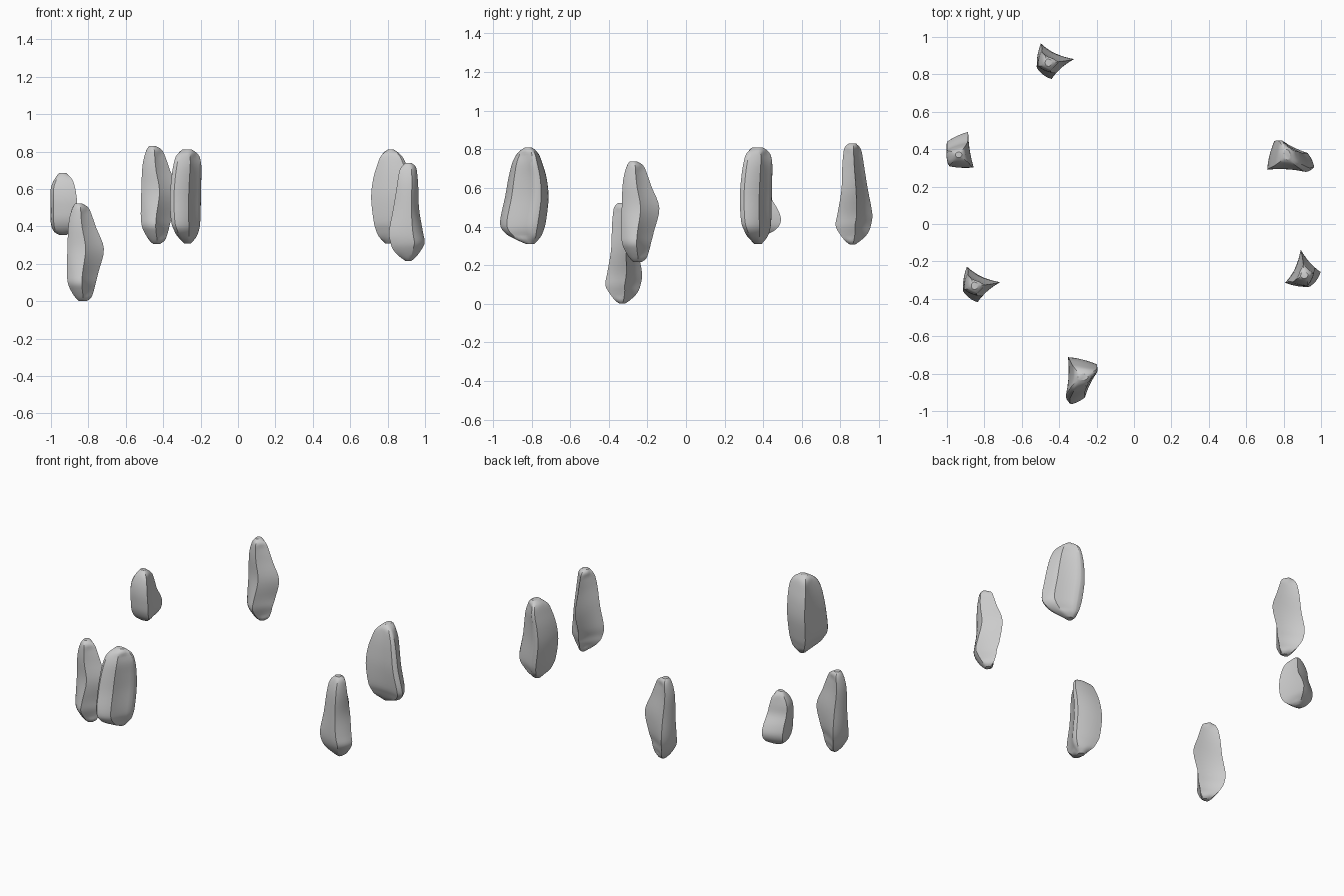
import bpy, bmesh, math
from mathutils import Vector

if "Cube" in bpy.data.objects:
    bpy.data.objects.remove(bpy.data.objects["Cube"])

EDGE_STEPS = 5
LEVEL_STEPS = 4


def spline(rows, steps):
    """Smooth curve through the rows (each a tuple of numbers)."""
    pts = [Vector(r) for r in rows]
    out = []
    for i in range(len(pts) - 1):
        a, b = pts[max(i - 1, 0)], pts[i]
        c, d = pts[i + 1], pts[min(i + 2, len(pts) - 1)]
        for s in range(steps):
            t = s / steps
            out.append(0.5 * (2 * b + (c - a) * t + (2 * a - 5 * b + 4 * c - d) * t ** 2
                              + (3 * b - a - 3 * c + d) * t ** 3))
    return out + [pts[-1]]


def section(corners, bulges):
    """Faceted outline in a unit box; each side bows out or in."""
    out = []
    for i, bow in enumerate(bulges):
        a, b = Vector(corners[i]), Vector(corners[(i + 1) % len(corners)])
        normal = Vector((b.y - a.y, a.x - b.x)).normalized()
        for s in range(EDGE_STEPS):
            t = s / EDGE_STEPS
            out.append(a.lerp(b, t) + normal * bow * 4 * t * (1 - t))
    return out


def stone(name, corners, bulges, levels):
    """Loft an outline through (z, x0, x1, y0, y1) levels, rounding it at the tips."""
    bm = bmesh.new()
    outline = section(corners, bulges)
    rows = spline(levels, LEVEL_STEPS)
    rings = []
    for k, (z, x0, x1, y0, y1) in enumerate(rows):
        t = k / (len(rows) - 1)
        blend = max(0.0, 1 - 6 * min(t, 1 - t))
        ring = []
        for p in outline:
            d = p - Vector((0.5, 0.5))
            q = p.lerp(Vector((0.5, 0.5)) + d.normalized() * 0.5, blend)
            ring.append(bm.verts.new((x0 + (x1 - x0) * q.x, y0 + (y1 - y0) * q.y, z)))
        rings.append(ring)
    n = len(outline)
    for lo, hi in zip(rings, rings[1:]):
        for i in range(n):
            j = (i + 1) % n
            bm.faces.new((lo[i], lo[j], hi[j], hi[i]))
    bm.faces.new(rings[0][::-1])
    bm.faces.new(rings[-1])
    bmesh.ops.recalc_face_normals(bm, faces=bm.faces)
    mesh = bpy.data.meshes.new(name)
    bm.to_mesh(mesh)
    bm.free()
    ob = bpy.data.objects.new(name, mesh)
    bpy.context.collection.objects.link(ob)
    bpy.ops.object.select_all(action='DESELECT')
    ob.select_set(True)
    bpy.context.view_layer.objects.active = ob
    bpy.ops.object.shade_smooth_by_angle(angle=math.radians(32))
    return ob


def copy_stone(src, name, offset, turn=0):
    ob = bpy.data.objects.new(name, src.data)
    ob.location = offset
    ob.rotation_euler.z = math.radians(turn)
    bpy.context.collection.objects.link(ob)


# Slim stone with a hollow inner face, and its two copies
slim = stone("slim_stone_left",
             [(.13, 1), (0, .3), (.5, 0), (1, .55)],
             [.04, .05, -.03, -.06],
             [(0, -.85, -.81, -.345, -.315),
              (.02, -.87, -.785, -.37, -.285),
              (.06, -.895, -.77, -.40, -.25),
              (.10, -.91, -.76, -.418, -.235),
              (.16, -.915, -.745, -.408, -.228),
              (.28, -.912, -.717, -.388, -.25),
              (.39, -.908, -.757, -.384, -.268),
              (.45, -.90, -.778, -.38, -.277),
              (.50, -.885, -.80, -.372, -.288),
              (.523, -.87, -.835, -.35, -.31)])
copy_stone(slim, "slim_stone_back", (.395, 1.193, .307))
copy_stone(slim, "slim_stone_right", (.58, .579, .215), 90)

# Broad stone with a projecting foot, and its quarter-turned copy
broad = stone("broad_stone_front",
              [(.07, 1), (0, .1), (.13, 0), (.61, .15), (1, .68), (1, .83)],
              [-.05, .01, .02, -.03, .01, .03],
              [(.31, -.29, -.25, -.83, -.785),
               (.34, -.32, -.225, -.90, -.755),
               (.38, -.342, -.21, -.95, -.738),
               (.43, -.358, -.203, -.963, -.725),
               (.55, -.364, -.2, -.938, -.712),
               (.65, -.357, -.198, -.92, -.722),
               (.73, -.345, -.198, -.90, -.745),
               (.785, -.328, -.212, -.87, -.768),
               (.81, -.30, -.245, -.835, -.80)])
copy_stone(broad, "broad_stone_right", (0, .643, 0), 90)

# Small stubby stone
stone("small_stone",
      [(1, .02), (.8, 1), (0, .72), (0, .3), (.1, .06)],
      [-.04, .03, .02, .02, .03],
      [(.355, -.955, -.915, .37, .41),
       (.37, -.98, -.89, .345, .445),
       (.40, -.995, -.868, .32, .48),
       (.44, -1.0, -.86, .305, .492),
       (.49, -1.0, -.858, .30, .475),
       (.55, -1.0, -.862, .30, .44),
       (.61, -.997, -.872, .31, .425),
       (.66, -.975, -.89, .33, .41),
       (.687, -.955, -.92, .355, .385)])
